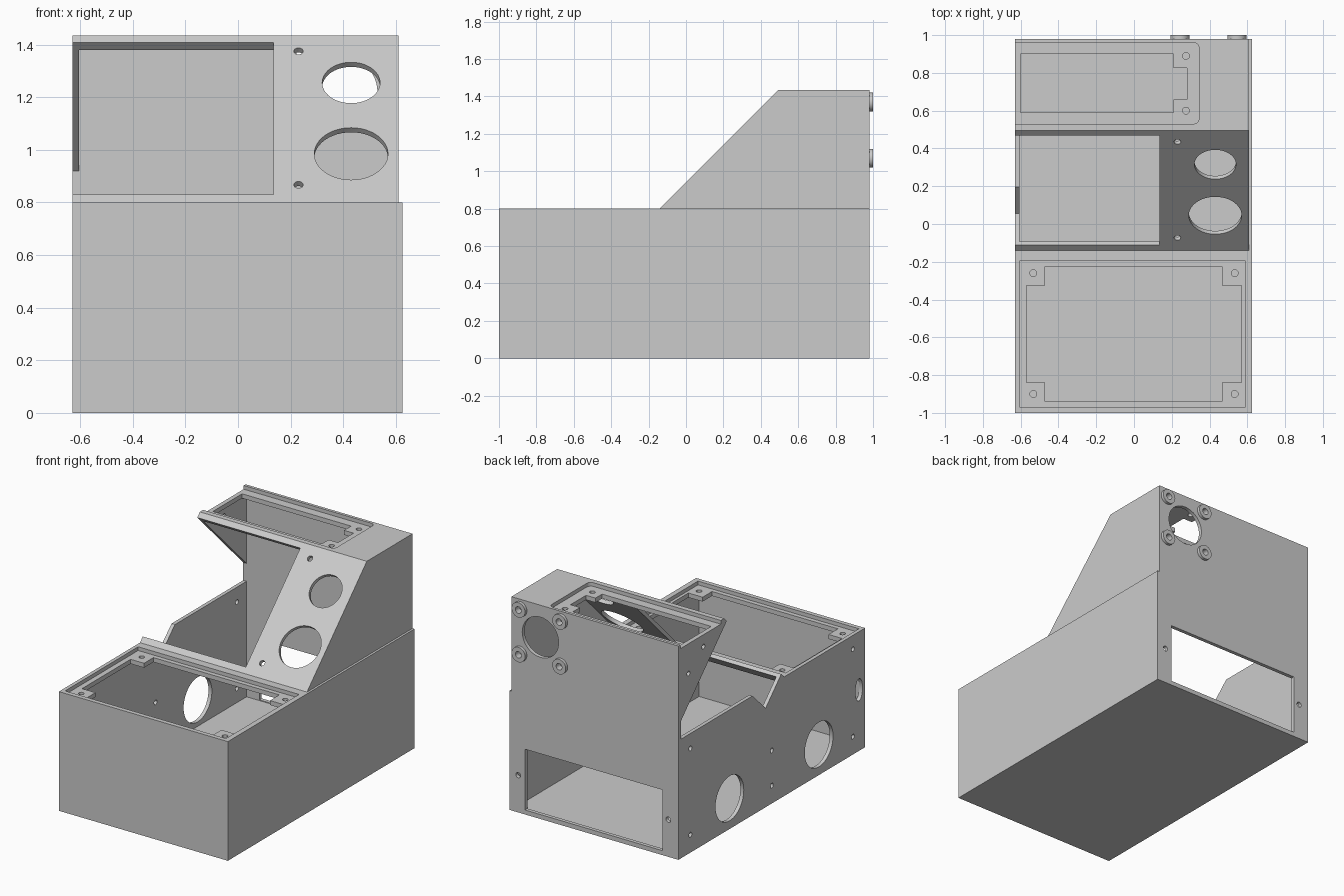
import bpy, bmesh, math
from mathutils import Vector

cube = bpy.data.objects.get("Cube")
if cube:
    bpy.data.objects.remove(cube, do_unlink=True)

grey = bpy.data.materials.new("light_grey_plastic")
grey.use_nodes = True
grey.diffuse_color = (0.6, 0.6, 0.6, 1)
grey.node_tree.nodes["Principled BSDF"].inputs["Base Color"].default_value = (0.6, 0.6, 0.6, 1)


def make(name, bm):
    bmesh.ops.recalc_face_normals(bm, faces=bm.faces[:])
    mesh = bpy.data.meshes.new(name)
    bm.to_mesh(mesh)
    bm.free()
    mesh.materials.append(grey)
    ob = bpy.data.objects.new(name, mesh)
    bpy.context.collection.objects.link(ob)
    return ob


def prism(name, points, axis, start, end):
    """Extrude a 2D outline: (y, z) along x, or (x, y) along z."""
    bm = bmesh.new()
    place = (lambda p: (start, *p)) if axis == "x" else (lambda p: (*p, start))
    face = bm.faces.new([bm.verts.new(place(p)) for p in points])
    step = Vector((end - start, 0, 0) if axis == "x" else (0, 0, end - start))
    out = bmesh.ops.extrude_face_region(bm, geom=[face])["geom"]
    bmesh.ops.translate(bm, vec=step, verts=[v for v in out if isinstance(v, bmesh.types.BMVert)])
    return make(name, bm)


def box(name, x0, x1, y0, y1, z0, z1):
    return prism(name, [(x0, y0), (x1, y0), (x1, y1), (x0, y1)], "z", z0, z1)


def cylinder(name, centre, direction, radius, depth, stretch=1):
    bm = bmesh.new()
    bmesh.ops.create_cone(bm, cap_ends=True, segments=48 if radius > 0.04 else 20,
                          radius1=radius, radius2=radius, depth=depth)
    ob = make(name, bm)
    turn = Vector(direction).to_track_quat("Z", "Y").to_matrix()
    for v in ob.data.vertices:
        p = turn @ v.co
        p.y *= stretch
        v.co = p + Vector(centre)
    return ob


def cut(target, cutter):
    mod = target.modifiers.new("cut", "BOOLEAN")
    mod.operation = "DIFFERENCE"
    mod.solver = "EXACT"
    mod.object = cutter
    bpy.context.view_layer.objects.active = target
    bpy.ops.object.modifier_apply(modifier=mod.name)
    bpy.data.objects.remove(cutter, do_unlink=True)


# Outer housing and its hollow inside
housing = prism("housing", [(-1, 0), (0.98, 0), (0.98, 1.435), (0.495, 1.435),
                            (-0.14, 0.8), (-1, 0.8)], "x", -0.63, 0.625)
cut(housing, prism("cavity", [(-0.975, 0.025), (0.955, 0.025), (0.955, 1.38), (0.475, 1.38),
                              (-0.16, 0.745), (-0.975, 0.745)], "x", -0.605, 0.585))

# Upper part is slightly narrower than the base
cut(housing, box("side_step", 0.61, 0.7, -0.3, 1.1, 0.8, 1.6))

# Screen opening through the slope and the open side wall
cut(housing, prism("screen_cut", [(-0.11, 0.83), (0.055, 0.665), (0.195, 0.8), (0.955, 0.8),
                                  (0.955, 0.92), (0.465, 1.41), (0.365, 1.51), (-0.21, 0.93)],
                   "x", -0.7, 0.135))

# Front lid recess, opening with corner tabs, and screw holes
cut(housing, box("lid_recess", -0.605, 0.59, -0.97, -0.195, 0.775, 0.9))
cut(housing, box("lid_opening_wide", -0.57, 0.57, -0.84, -0.325, 0.7, 0.9))
cut(housing, box("lid_opening_deep", -0.47, 0.465, -0.94, -0.225, 0.7, 0.9))
for x in (-0.533, 0.533):
    for y in (-0.9, -0.26):
        cut(housing, cylinder("lid_screw", (x, y, 0.77), (0, 0, 1), 0.018, 0.1))

# Top lid recess with rounded corners, open at one side
outline = [(-0.7, 0.96), (-0.7, 0.53)]
for cx, cy, first in ((0.315, 0.56, -90), (0.315, 0.93, 0)):
    for i in range(7):
        a = math.radians(first + i * 15)
        outline.append((cx + 0.03 * math.cos(a), cy + 0.03 * math.sin(a)))
cut(housing, prism("top_recess", outline, "z", 1.41, 1.5))
cut(housing, box("top_opening_wide", -0.6, 0.21, 0.59, 0.9, 1.3, 1.5))
cut(housing, box("top_opening_long", -0.5, 0.28, 0.66, 0.825, 1.3, 1.5))
for y in (0.6, 0.89):
    cut(housing, cylinder("top_screw", (0.275, y, 1.4), (0, 0, 1), 0.018, 0.1))

# Round holes in the sloped panel
for x, z, r in ((0.43, 0.985, 0.14), (0.43, 1.255, 0.11), (0.23, 1.375, 0.018), (0.23, 0.867, 0.018)):
    cut(housing, cylinder("slope_hole", (x, z - 0.94, z), (0, -1, 1), r, 0.12))

# Cable holes and screw holes in the open side wall
for y, z, r in ((0.437, 0.205, 0.15), (-0.51, 0.205, 0.15),
                (0.853, 0.7, 0.016), (0.853, 0.12, 0.016), (-0.01, 0.356, 0.016),
                (-0.01, 0.12, 0.016), (-0.87, 0.707, 0.016), (-0.87, 0.12, 0.016),
                (0.715, 1.33, 0.016), (0.874, 1.21, 0.016)):
    cut(housing, cylinder("side_hole", (-0.62, y, z), (1, 0, 0), r, 0.08))
slot = cylinder("side_slot", (-0.62, 0, 0.41), (1, 0, 0), 0.075, 0.08, 0.5)
for v in slot.data.vertices:
    v.co.y -= 0.935
cut(housing, slot)

# Back service opening, its screw holes and the fan hole
cut(housing, box("back_opening", -0.51, 0.51, 0.9, 1.1, 0.03, 0.438))
for x in (-0.555, 0.56):
    cut(housing, cylinder("back_screw", (x, 0.97, 0.25), (0, 1, 0), 0.018, 0.1))
cut(housing, cylinder("fan_hole", (0.395, 0.97, 1.22), (0, 1, 0), 0.135, 0.1))

# Raised fan mounts at the back
parts = [housing]
for x in (0.243, 0.545):
    for z in (1.07, 1.37):
        cut(housing, cylinder("fan_screw", (x, 0.97, z), (0, 1, 0), 0.022, 0.1))
        mount = cylinder("fan_mount", (x, 0.99, z), (0, 1, 0), 0.05, 0.02)
        cut(mount, cylinder("mount_hole", (x, 0.99, z), (0, 1, 0), 0.022, 0.1))
        parts.append(mount)

# Smooth the round walls, keep the edges sharp
bpy.ops.object.select_all(action="DESELECT")
for ob in parts:
    ob.select_set(True)
bpy.context.view_layer.objects.active = housing
bpy.ops.object.shade_smooth_by_angle(angle=math.radians(30))
